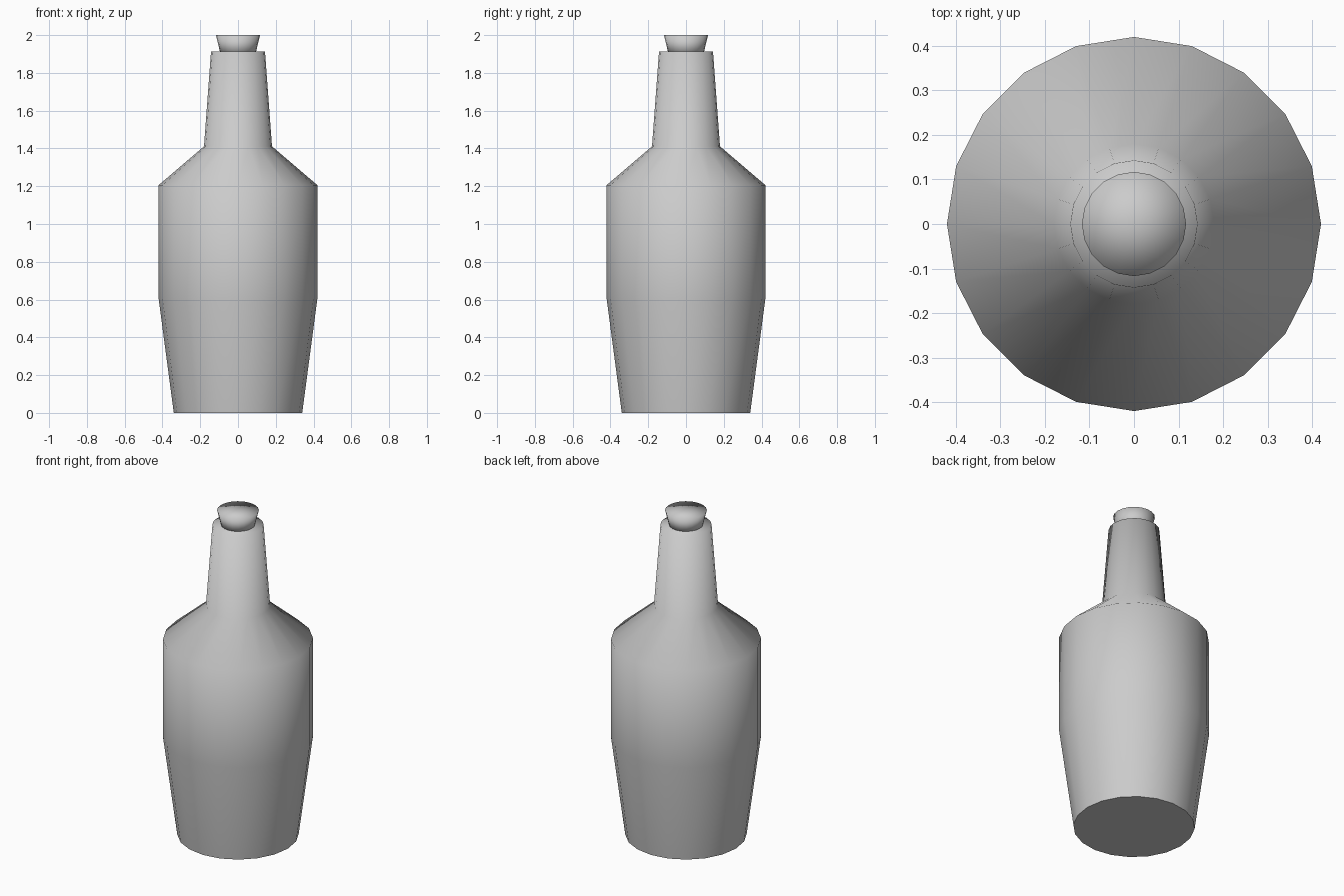
import bpy, bmesh
from math import cos, sin, tau

if "Cube" in bpy.data.objects:
    bpy.data.objects.remove(bpy.data.objects["Cube"])

SIDES = 20


def lathe(name, profile, sharp_base=False):
    """Revolve (radius, z) points around z; radius 0 makes a fan centre."""
    bm = bmesh.new()
    rings = []
    for r, z in profile:
        n = SIDES if r > 0 else 1
        rings.append([bm.verts.new((r * cos(tau * i / SIDES), r * sin(tau * i / SIDES), z))
                      for i in range(n)])
    for a, b in zip(rings, rings[1:]):
        for i in range(SIDES):
            j = (i + 1) % SIDES
            corners = [a[i % len(a)], a[j % len(a)], b[j % len(b)], b[i % len(b)]]
            bm.faces.new(list(dict.fromkeys(corners)))
    bmesh.ops.recalc_face_normals(bm, faces=bm.faces)
    for f in bm.faces:
        f.smooth = True
    # Crisp foot edge, everything else shades smoothly
    if sharp_base:
        z0 = profile[0][1] + 1e-4
        for e in bm.edges:
            if all(v.co.z < z0 and v.co.xy.length > 0.01 for v in e.verts):
                e.smooth = False
    mesh = bpy.data.meshes.new(name)
    bm.to_mesh(mesh)
    bm.free()
    obj = bpy.data.objects.new(name, mesh)
    bpy.context.collection.objects.link(obj)
    return obj


# Bottle: base, tapered body, shoulder, neck, closed mouth
lathe("bottle", [(0, 0), (0.34, 0), (0.42, 0.603), (0.42, 1.206),
                 (0.18, 1.411), (0.143, 1.912), (0, 1.912)], sharp_base=True)

# Stopper: flares upward out of the neck
lathe("stopper", [(0, 1.89), (0.09, 1.89), (0.117, 2.0), (0, 2.0)])
